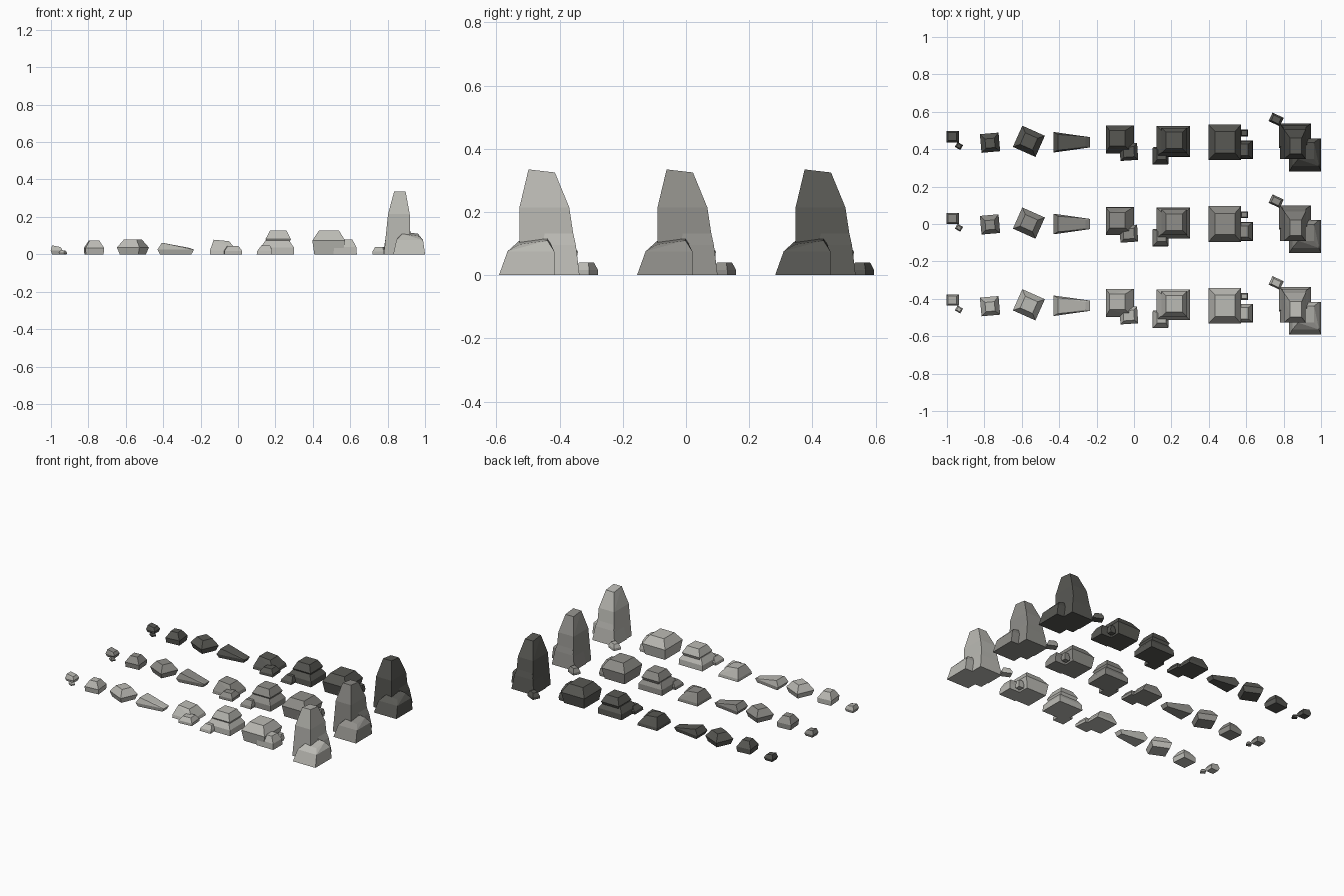
import bpy
import bmesh
from math import radians
from mathutils import Matrix, Vector

default_cube = bpy.data.objects.get("Cube")
if default_cube:
    bpy.data.objects.remove(default_cube, do_unlink=True)


def make_material(name, colour):
    material = bpy.data.materials.new(name)
    material.use_nodes = True
    material.diffuse_color = (*colour, 1)
    shader = material.node_tree.nodes["Principled BSDF"]
    shader.inputs["Base Color"].default_value = (*colour, 1)
    shader.inputs["Roughness"].default_value = 0.9
    return material


def stone(name, at, size, base=0.9, shoulder=0.4, mid=1.0, top=0.6,
          lean=(0, 0), tilt=(0, 0), turn=0, narrow=1.0, lift=0.0):
    """Faceted stone: hull of a ground, shoulder and crown outline.
    tilt lowers the crown to the right (x) and front (y);
    narrow squeezes the end facing +x."""
    width, depth, height = size
    spin = Matrix.Rotation(radians(turn), 3, "Z")
    bm = bmesh.new()
    for level, scale in ((0, base), (shoulder, mid), (1, top)):
        for u in (-1, 1):
            for v in (-1, 1):
                pinch = narrow if u > 0 else 1
                x = width * (u * scale / 2 + lean[0] * level)
                y = depth * (v * scale * pinch / 2 + lean[1] * level)
                z = height * level
                if level == 1:
                    z -= height * (tilt[0] * (u + 1) + tilt[1] * (1 - v)) / 2
                bm.verts.new(spin @ Vector((x, y, z)))
    bmesh.ops.convex_hull(bm, input=bm.verts[:])
    bmesh.ops.dissolve_limit(bm, angle_limit=radians(2),
                             verts=bm.verts[:], edges=bm.edges[:])
    bmesh.ops.recalc_face_normals(bm, faces=bm.faces[:])
    mesh = bpy.data.meshes.new(name)
    bm.to_mesh(mesh)
    bm.free()
    mesh.materials.append(row_material)
    rock = bpy.data.objects.new(name, mesh)
    rock.location = (at[0], at[1] + row_y, lift)
    bpy.context.collection.objects.link(rock)
    return rock


def build_row(prefix):
    # Pebble with a chip beside it
    stone(prefix + "pebble", (-.968, .03), (.065, .06, .048),
          base=.8, top=.7, lean=(-.05, 0), tilt=(.2, 0))
    stone(prefix + "pebble_chip", (-.936, -.02), (.034, .03, .02), turn=-30)

    # Small single stones
    stone(prefix + "round_stone", (-.77, 0), (.1, .1, .075),
          base=.95, shoulder=.45, top=.5, lean=(0, -.05), turn=5)
    stone(prefix + "turned_stone", (-.562, .005), (.132, .124, .08),
          base=.82, shoulder=.45, top=.55, turn=-24)
    stone(prefix + "wedge_stone", (-.333, 0), (.195, .11, .062),
          base=.86, top=.76, tilt=(.45, 0), narrow=.5)

    # Medium stone with a companion
    stone(prefix + "medium_stone", (-.075, .015), (.15, .15, .078),
          base=1, shoulder=.25, mid=.96, top=.55, lean=(-.09, .04), tilt=(.1, 0))
    stone(prefix + "medium_companion", (-.028, -.052), (.095, .09, .045),
          base=1, top=.6, turn=4)

    # Two-tier stone: wide foot and overhanging cap
    stone(prefix + "tier_foot", (.21, .005), (.18, .165, .075),
          base=1, shoulder=.5, mid=.98, top=.7)
    stone(prefix + "tier_cap", (.215, .01), (.135, .135, .07),
          base=.85, shoulder=.35, top=.66, lift=.057)
    stone(prefix + "tier_companion", (.14, -.075), (.08, .09, .046),
          base=1, top=.6, lean=(.1, .1))

    # Broad boulder with two smaller stones
    stone(prefix + "broad_boulder", (.483, 0), (.175, .19, .128),
          base=.86, shoulder=.58, top=.6, lean=(.02, 0))
    stone(prefix + "boulder_shoulder", (.573, -.04), (.125, .1, .08),
          base=1, shoulder=.5, mid=.95, top=.6)
    stone(prefix + "boulder_chip", (.59, .05), (.04, .036, .05), top=.7)

    # Tall standing rock with its buttresses
    stone(prefix + "standing_rock", (.85, .005), (.14, .19, .325),
          base=1, shoulder=.66, mid=.83, top=.44, lean=(.11, -.13), tilt=(0, -.03))
    stone(prefix + "rear_buttress", (.86, .035), (.17, .13, .19),
          base=1, shoulder=.5, mid=.82, top=.5)
    stone(prefix + "front_buttress", (.915, -.067), (.17, .176, .122),
          base=1, shoulder=.62, mid=.84, top=.5, lean=(.03, .12), tilt=(.1, .1))
    stone(prefix + "rear_chip", (.76, .122), (.066, .05, .04),
          base=1, top=.65, turn=-25)


# The same set of rocks in three greys, front to back
greys = (("light", (.50, .495, .46)),
         ("medium", (.28, .275, .255)),
         ("dark", (.098, .098, .088)))
for index, (shade, colour) in enumerate(greys):
    row_material = make_material(shade + " grey stone", colour)
    row_y = (index - 1) * .437
    build_row(shade + "_")
